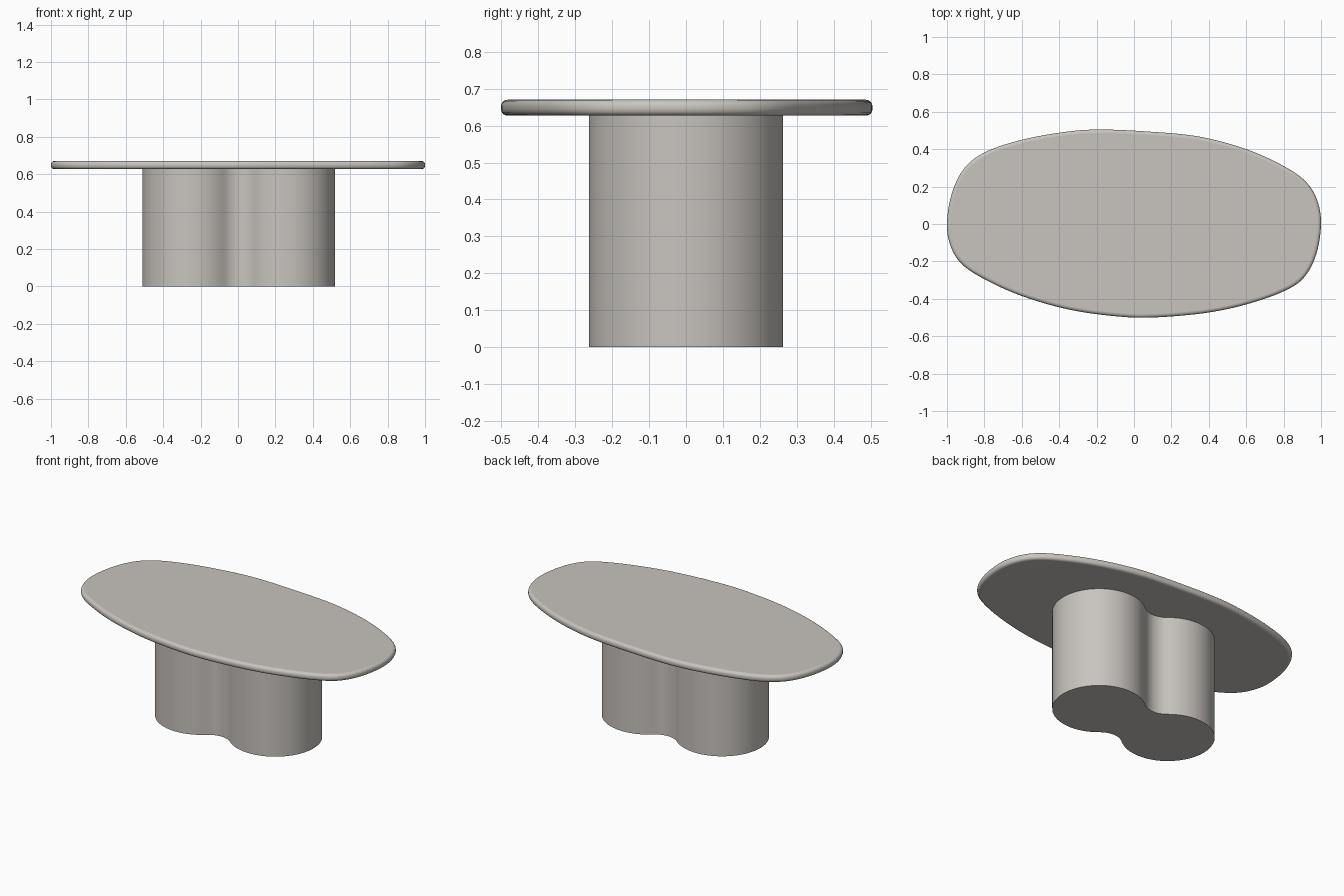
import bpy, bmesh, math
from mathutils import Vector

if "Cube" in bpy.data.objects:
    bpy.data.objects.remove(bpy.data.objects["Cube"])

stone = bpy.data.materials.new("warm_grey_stone")
stone.diffuse_color = (0.58, 0.55, 0.515, 1)
stone.use_nodes = True
stone.node_tree.nodes["Principled BSDF"].inputs["Base Color"].default_value = stone.diffuse_color


def extrude_outline(name, pts, z0, z1):
    """Solid prism from a counter-clockwise outline."""
    bm = bmesh.new()
    face = bm.faces.new([bm.verts.new((x, y, z0)) for x, y in pts])
    top = bmesh.ops.extrude_face_region(bm, geom=[face], use_keep_orig=True)
    for v in [g for g in top["geom"] if isinstance(g, bmesh.types.BMVert)]:
        v.co.z = z1
    bmesh.ops.recalc_face_normals(bm, faces=bm.faces[:])
    me = bpy.data.meshes.new(name)
    bm.to_mesh(me)
    bm.free()
    me.materials.append(stone)
    ob = bpy.data.objects.new(name, me)
    bpy.context.collection.objects.link(ob)
    return ob


def smooth(ob, angle):
    bpy.ops.object.select_all(action='DESELECT')
    ob.select_set(True)
    bpy.context.view_layer.objects.active = ob
    bpy.ops.object.shade_smooth_by_angle(angle=math.radians(angle))


def closed_spline(ctrl, steps):
    """Closed Catmull-Rom curve through the control points."""
    P, n, out = [Vector(c) for c in ctrl], len(ctrl), []
    for i in range(n):
        a, b, c, d = (P[(i + k) % n] for k in (-1, 0, 1, 2))
        for s in range(steps):
            t = s / steps
            out.append(0.5 * (2 * b + (c - a) * t + (2 * a - 5 * b + 4 * c - d) * t * t
                              + (3 * b - a - 3 * c + d) * t ** 3))
    return out


# Table top: skewed pebble oval with a rounded edge
outline = [(1, 0), (0.98, 0.125), (0.92, 0.225), (0.8, 0.31), (0.6, 0.4), (0.35, 0.467),
           (0.08, 0.494), (-0.2, 0.505), (-0.4, 0.488), (-0.62, 0.445), (-0.8, 0.382),
           (-0.91, 0.295), (-0.975, 0.16),
           (-1, 0), (-0.98, -0.12), (-0.92, -0.215), (-0.8, -0.295), (-0.6, -0.385),
           (-0.35, -0.457), (-0.1, -0.493), (0.1, -0.5), (0.38, -0.476), (0.6, -0.43),
           (0.8, -0.36), (0.91, -0.285), (0.975, -0.16)]
table_top = extrude_outline("table_top", closed_spline(outline, 6), 0.627, 0.67)
bevel = table_top.modifiers.new("rounded_edge", 'BEVEL')
bevel.width = 0.018
bevel.segments = 5
bevel.limit_method = 'ANGLE'
bevel.angle_limit = math.radians(50)
smooth(table_top, 40)

# Pedestal: two round lobes joined by a soft concave waist
r, cx, waist = 0.263, 0.252, 0.17
R = (waist ** 2 + cx ** 2 - r ** 2) / (2 * (r - waist))   # waist fillet radius
fy = waist + R
a = math.atan2(fy, -cx)                                   # tangent angle on the lobe
half = [(cx + r * math.cos(-a + 2 * a * i / 48), r * math.sin(-a + 2 * a * i / 48))
        for i in range(49)]
b = math.atan2(-fy, cx)
half += [(R * math.cos(t), fy + R * math.sin(t))
         for t in (b + (-math.pi - 2 * b) * i / 12 for i in range(1, 12))]
loop = half + [(-x, -y) for x, y in half]
pedestal = extrude_outline("pedestal", [(x + 0.004, y) for x, y in loop], 0, 0.635)
smooth(pedestal, 40)
